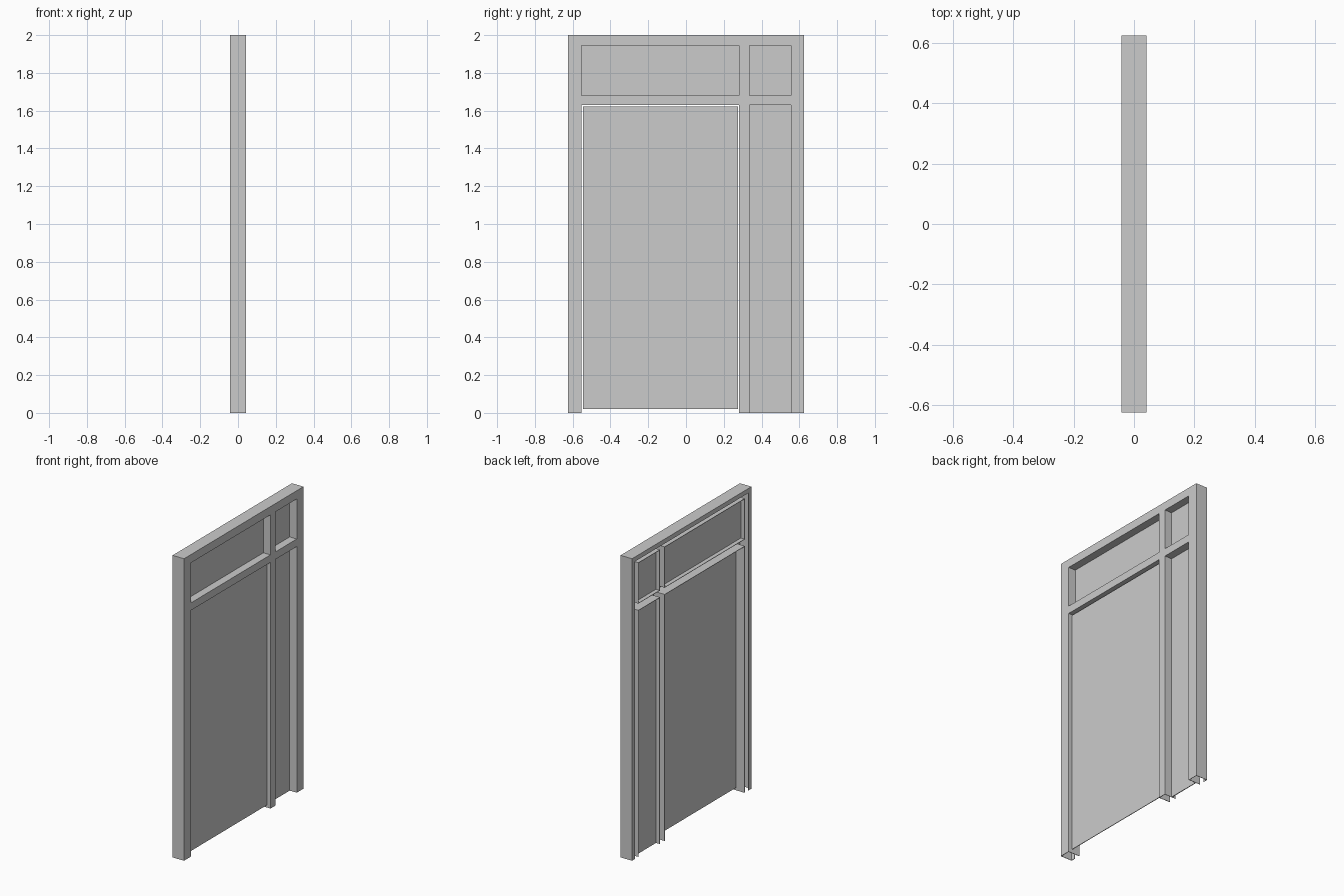
import bpy
import bmesh

cube = bpy.data.objects.get("Cube")
if cube:
    bpy.data.objects.remove(cube)

grey = bpy.data.materials.new("plain grey")
grey.use_nodes = True
COLOUR = (0.6, 0.6, 0.6, 1)
grey.diffuse_color = COLOUR
grey.node_tree.nodes["Principled BSDF"].inputs["Base Color"].default_value = COLOUR

FACE, BACK = 0.042, -0.042      # depth of the frame along x
HALF, TOP = 0.625, 2.0          # outer size
T = 0.003                       # sheet thickness
LIP = 0.03                      # backbend width
LEFT, MULL_A, MULL_B, RIGHT = -0.553, 0.28, 0.335, 0.555
DOOR_TOP, SILL, HEAD = 1.63, 1.68, 1.945


def plates(name, boxes):
    """One object made of boxes, each given as x, y and z ranges."""
    bm = bmesh.new()
    for ranges in boxes:
        vs = bmesh.ops.create_cube(bm, size=1)["verts"]
        for v in vs:
            v.co = [hi if c > 0 else lo for c, (lo, hi) in zip(v.co, ranges)]
    mesh = bpy.data.meshes.new(name)
    bm.to_mesh(mesh)
    bm.free()
    mesh.materials.append(grey)
    obj = bpy.data.objects.new(name, mesh)
    bpy.context.collection.objects.link(obj)


# Front sheet of the frame: uprights, head and transom bars
skin = (FACE - T, FACE)
plates("frame_face", [
    (skin, (-HALF, LEFT), (0, TOP)),
    (skin, (MULL_A, MULL_B), (0, HEAD)),
    (skin, (RIGHT, HALF), (0, TOP)),
    (skin, (LEFT, RIGHT), (HEAD, TOP)),
    (skin, (LEFT, MULL_A), (DOOR_TOP, SILL)),
    (skin, (MULL_B, RIGHT), (DOOR_TOP, SILL)),
])

# Outer walls with the narrow lips folded in at the back
depth, lip = (BACK, FACE), (BACK, BACK + T)
plates("frame_outer_walls", [
    (depth, (-HALF, -HALF + T), (0, TOP)),
    (depth, (HALF - T, HALF), (0, TOP)),
    (depth, (-HALF, HALF), (TOP - T, TOP)),
    (lip, (-HALF, -HALF + LIP), (0, TOP)),
    (lip, (HALF - LIP, HALF), (0, TOP)),
    (lip, (-HALF, HALF), (TOP - LIP, TOP)),
])


def lining(name, y0, y1, z0, z1):
    """Folded sheet around an opening; open at the floor."""
    walls = [
        (depth, (y0 - T, y0), (z0, z1)),
        (depth, (y1, y1 + T), (z0, z1)),
        (depth, (y0 - T, y1 + T), (z1, z1 + T)),
    ]
    if z0 > 0:
        walls.append((depth, (y0 - T, y1 + T), (z0 - T, z0)))
    plates(name, walls)


openings = {
    "door": (LEFT, MULL_A, 0, DOOR_TOP),
    "sidelight": (MULL_B, RIGHT, 0, DOOR_TOP),
    "transom": (LEFT, MULL_A, SILL, HEAD),
    "corner_light": (MULL_B, RIGHT, SILL, HEAD),
}
for name, (y0, y1, z0, z1) in openings.items():
    lining(name + "_lining", y0, y1, z0, z1)
    if name == "door":
        # Door leaf hangs with a gap all round
        plates("door_leaf", [((0.017, 0.021), (y0 + 0.008, y1 - 0.005),
                              (0.02, z1 - 0.009))])
    else:
        plates(name + "_panel", [((-0.015, -0.01), (y0, y1), (z0, z1))])
